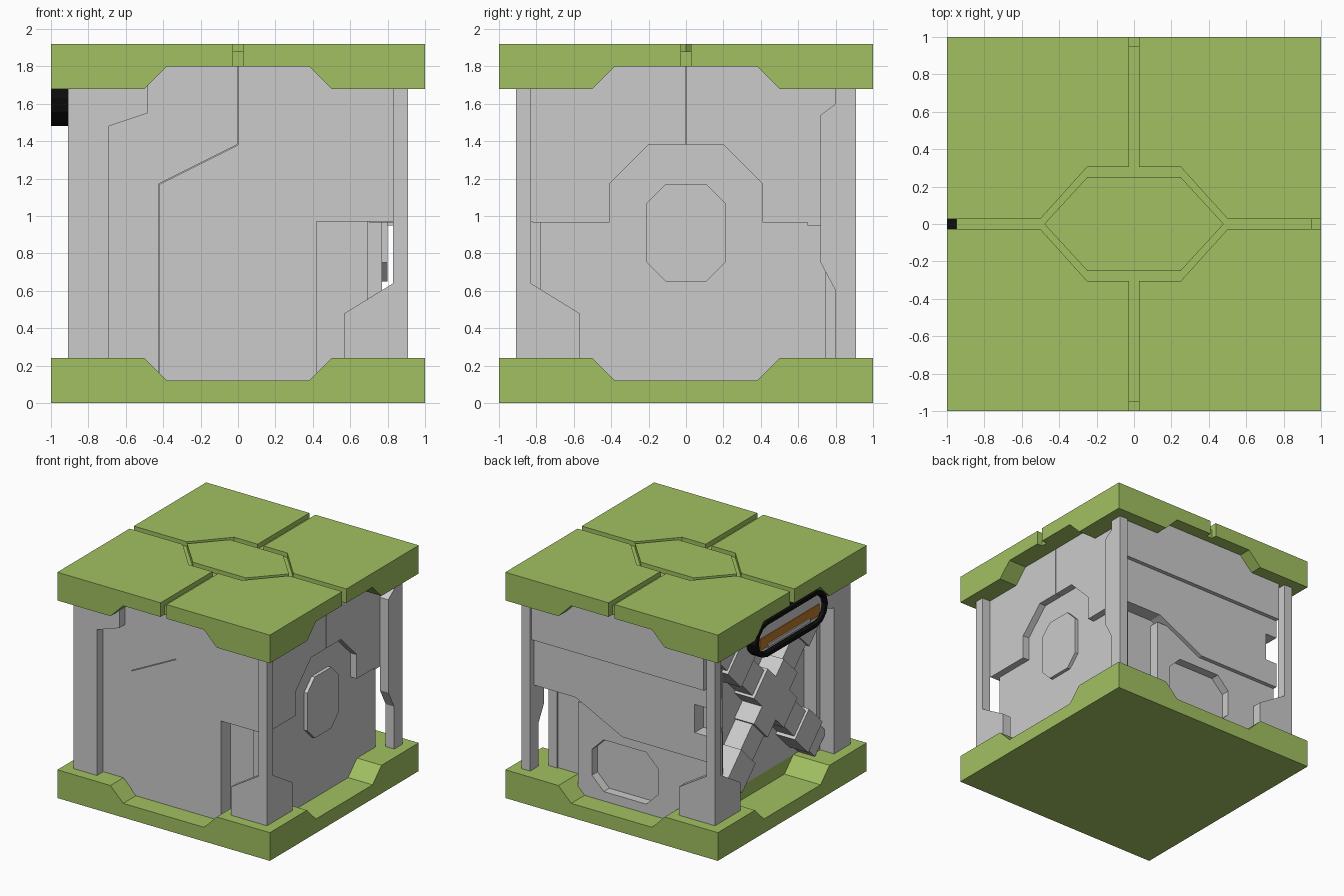
import bpy, bmesh
from math import sin, cos, pi, atan2

if "Cube" in bpy.data.objects:
    bpy.data.objects.remove(bpy.data.objects["Cube"])

def material(name, rgb):
    m = bpy.data.materials.new(name)
    m.diffuse_color = (*rgb, 1)
    m.use_nodes = True
    m.node_tree.nodes["Principled BSDF"].inputs["Base Color"].default_value = m.diffuse_color
    return m

GREEN = material("green_paint", (0.36, 0.53, 0.12))
BLACK = material("black_rubber", (0.004, 0.004, 0.004))
ORANGE = material("orange_light", (0.5, 0.19, 0.02))

def prism(name, pts, axis, lo, hi, mat=None):
    """Extrude a 2D outline along an axis between lo and hi."""
    place = {'x': lambda u, v, d: (d, u, v),
             'y': lambda u, v, d: (u, d, v),
             'z': lambda u, v, d: (u, v, d)}[axis]
    bm = bmesh.new()
    a = [bm.verts.new(place(u, v, lo)) for u, v in pts]
    b = [bm.verts.new(place(u, v, hi)) for u, v in pts]
    bm.faces.new(a)
    bm.faces.new(b)
    for i in range(len(pts)):
        j = (i + 1) % len(pts)
        bm.faces.new((a[i], a[j], b[j], b[i]))
    bmesh.ops.recalc_face_normals(bm, faces=bm.faces)
    me = bpy.data.meshes.new(name)
    bm.to_mesh(me)
    bm.free()
    ob = bpy.data.objects.new(name, me)
    bpy.context.collection.objects.link(ob)
    if mat:
        me.materials.append(mat)
    return ob

def rect(u0, u1, v0, v1):
    return [(u0, v0), (u1, v0), (u1, v1), (u0, v1)]

def octagon(hu, v0, v1, c):
    return [(-hu + c, v0), (hu - c, v0), (hu, v0 + c), (hu, v1 - c),
            (hu - c, v1), (-hu + c, v1), (-hu, v1 - c), (-hu, v0 + c)]

def stadium(half, r, vc, n=6):
    right = [(half - r + r * cos(-pi/2 + pi*i/n), vc + r * sin(-pi/2 + pi*i/n)) for i in range(n + 1)]
    return right + [(-u, 2 * vc - v) for u, v in right]

def flip(pts, s=-1):
    return [(s * u, v) for u, v in pts]

def cut(ob, cutters):
    """Subtract the cutters, bake the result and remove them."""
    for c in cutters:
        c.hide_render = True
        m = ob.modifiers.new("cut", 'BOOLEAN')
        m.operation, m.solver, m.object = 'DIFFERENCE', 'EXACT', c
    dg = bpy.context.evaluated_depsgraph_get()
    dg.update()
    me = bpy.data.meshes.new_from_object(ob.evaluated_get(dg))
    ob.modifiers.clear()
    ob.data = me
    for c in cutters:
        bpy.data.objects.remove(c)

def side_notches(z_deep, z_out):
    """Trapezoid notch cutters on the four sides of a slab."""
    k = 1 if z_out > z_deep else -1
    p = [(-.38, z_deep), (.38, z_deep), (.56, z_deep + .18 * k), (-.56, z_deep + .18 * k)]
    return [prism("notch_cutter", p, ax, *d) for ax in 'xy' for d in ((-1.1, -.66), (.66, 1.1))]

# Green base and lid slabs
base = prism("base_slab", rect(-1, 1, -1, 1), 'z', 0, .24, GREEN)
cut(base, side_notches(.12, .24))
lid = prism("lid_slab", rect(-1, 1, -1, 1), 'z', 1.68, 1.88, GREEN)
slots = []
for s in (-1, 1):
    d = sorted((s * .95, s * 1.1))
    slots.append(prism("slot_cutter", rect(*d, -.028, .028), 'z', 1.75, 2))
    slots.append(prism("slot_cutter", rect(-.028, .028, *d), 'z', 1.75, 2))
cut(lid, side_notches(1.80, 1.68) + slots)

# Raised lid plates leave the grooves between them
quad = [(.028, 1), (1, 1), (1, .028), (.5, .028), (.25, .305), (.028, .305)]
for sx in (-1, 1):
    for sy in (-1, 1):
        prism("lid_plate", [(sx * u, sy * v) for u, v in quad], 'z', 1.88, 1.92, GREEN)
prism("lid_hexagon", [(.48, 0), (.25, .25), (-.25, .25), (-.48, 0), (-.25, -.25), (.25, -.25)],
      'z', 1.88, 1.92, GREEN)

# Corner posts, each an angle of two plates
NARROW = [(.91, .2), (.91, 1.7), (.83, 1.7), (.83, .2)]
FOOTED = [(.91, .2), (.91, 1.7), (.83, 1.7), (.83, .64), (.57, .48), (.57, .2)]
ARMED = [(.91, .2), (.91, 1.7), (.48, 1.7), (.48, 1.55), (.69, 1.48), (.69, .2)]
WAISTED = [(.91, .2), (.91, 1.7), (.8, 1.7), (.8, 1.6), (.72, 1.54), (.72, .75), (.8, .6), (.8, .2)]
for sx, sy, along_x, along_y in ((1, -1, FOOTED, FOOTED), (-1, 1, FOOTED, FOOTED),
                                 (-1, -1, ARMED, ARMED), (1, 1, NARROW, WAISTED)):
    prism("post_plate", flip(along_x, sx), 'y', *sorted((sy * .83, sy * .91)))
    prism("post_plate", flip(along_y, sy), 'x', *sorted((sx * .83, sx * .91)))

# Front wall
prism("front_backing", rect(-.78, .765, .1, 1.82), 'y', -.70, -.64)
prism("front_main_panel", [(0, 1.81), (.5, 1.81), (.5, 1.7), (.83, 1.7), (.83, .97), (.42, .97),
      (.42, .11), (-.42, .11), (-.42, 1.17), (0, 1.38)], 'y', -.83, -.69)
prism("front_left_panel", [(-.004, 1.81), (-.5, 1.81), (-.83, 1.7), (-.83, .2), (-.424, .11),
      (-.424, 1.172), (-.004, 1.382)], 'y', -.825, -.69)

# Right wall with raised octagon and split upper panel
prism("right_backing", rect(-.78, .745, .1, 1.82), 'x', .69, .77)
half = [(.004, 1.81), (.5, 1.81), (.82, 1.7), (.82, .965), (.41, .965), (.41, 1.17), (.2, 1.38), (.004, 1.38)]
for s in (-1, 1):
    prism("right_upper_panel", flip(half, s), 'x', .70, .83)
prism("right_octagon", octagon(.21, .65, 1.17, .1), 'x', .71, .80)

# Back wall with stepped panels and a sunken window
prism("back_backing", rect(-.78, .76, .1, 1.82), 'y', .62, .735)
lower = prism("back_lower_panel", rect(-.79, .44, .1, .9), 'y', .64, .82)
cut(lower, [prism("window_cutter", octagon(.31, .2, .64, .11), 'y', .745, .9)])
prism("back_upper_panel", [(.83, 1.7), (.83, .95), (.44, .95), (0, .73), (-.79, .73), (-.79, .95),
      (-.68, .95), (-.68, 1.19), (-.79, 1.19), (-.79, 1.7), (-.5, 1.81), (.5, 1.81)], 'y', .65, .855)
prism("back_top_band", [(.83, 1.35), (.83, 1.7), (.5, 1.81), (-.5, 1.81), (-.79, 1.7), (-.79, 1.35)],
      'y', .70, .89)

# Left wall with a cross brace
prism("left_backing", rect(-.76, .76, .1, 1.82), 'x', -.66, -.60)

def beam(name, p, q, w, lo, hi):
    a = atan2(q[1] - p[1], q[0] - p[0])
    n = (-sin(a) * w / 2, cos(a) * w / 2)
    prism(name, [(p[0] + n[0], p[1] + n[1]), (q[0] + n[0], q[1] + n[1]),
                 (q[0] - n[0], q[1] - n[1]), (p[0] - n[0], p[1] - n[1])], 'x', lo, hi)

for s in (-1, 1):
    beam("cross_beam", (-.64 * s, .32), (.64 * s, 1.60), .22, -.82, -.65)
    beam("cross_hub", (-.2 * s, .76), (.2 * s, 1.16), .26, -.845, -.65)
    for t in (-1, 1):
        beam("beam_end", (s * .36, .96 + t * .36), (s * .54, .96 + t * .54), .27, -.84, -.65)

# Capsule lamp under the lid
rim = prism("lamp_rim", stadium(.48, .15, 1.63), 'x', -1, -.90, BLACK)
cut(rim, [prism("lamp_cutter", stadium(.45, .12, 1.63), 'x', -1.1, -.96)])
prism("lamp_face", stadium(.44, .11, 1.63), 'x', -.97, -.93)
prism("lamp_orange_band", rect(-.40, .40, 1.55, 1.645), 'x', -.978, -.94, ORANGE)
prism("lamp_slot_bar", rect(-.26, .30, 1.545, 1.575), 'x', -.988, -.94)
